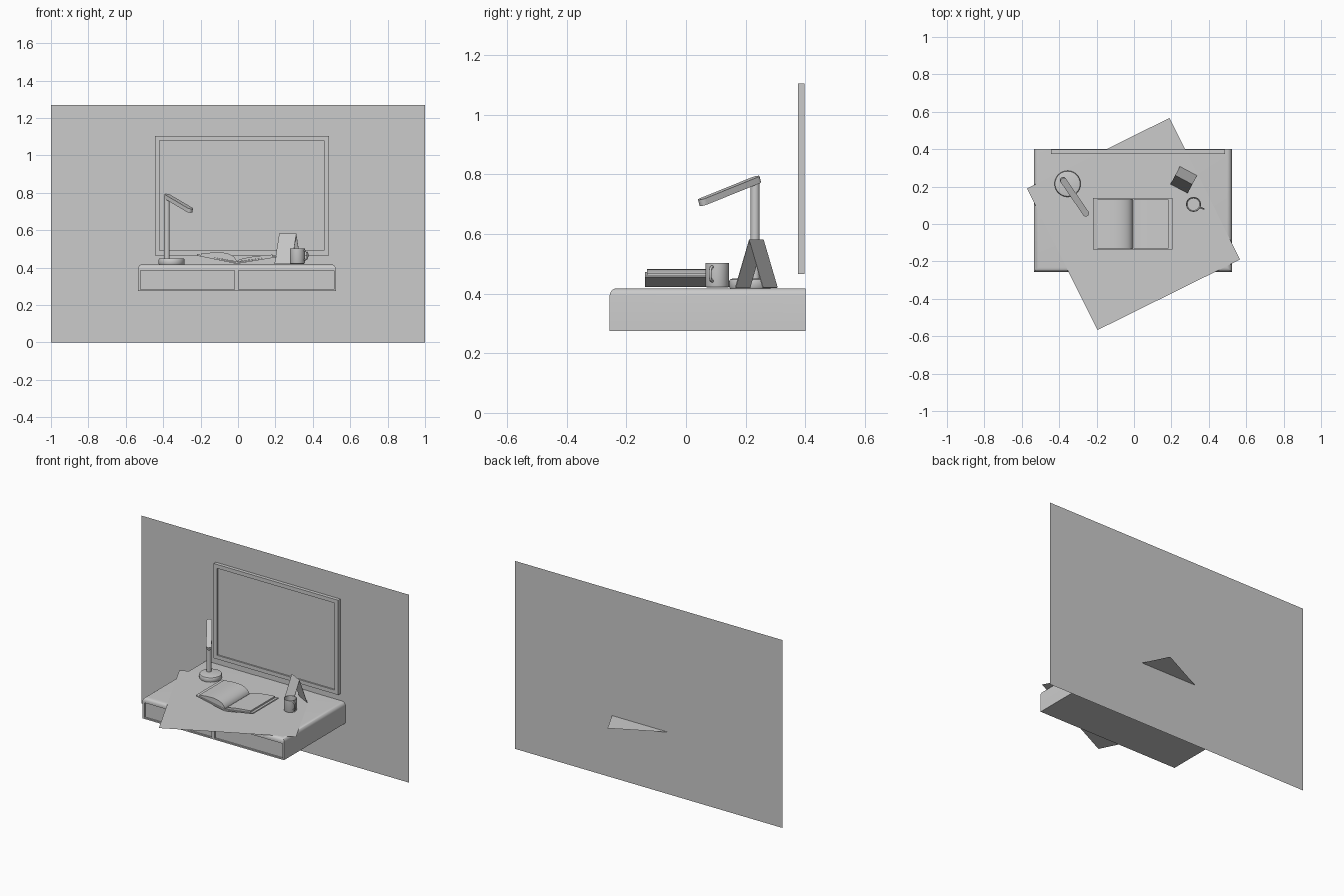
import bpy, bmesh, math
from mathutils import Matrix, Vector

if "Cube" in bpy.data.objects:
    bpy.data.objects.remove(bpy.data.objects["Cube"])

TOP = 0.418  # desk top height


def finish(name, bm, smooth=False):
    bmesh.ops.recalc_face_normals(bm, faces=bm.faces)
    me = bpy.data.meshes.new(name)
    bm.to_mesh(me)
    bm.free()
    ob = bpy.data.objects.new(name, me)
    bpy.context.collection.objects.link(ob)
    if smooth:
        shade(ob)
    return ob


def shade(ob):
    bpy.ops.object.select_all(action='DESELECT')
    ob.select_set(True)
    bpy.context.view_layer.objects.active = ob
    bpy.ops.object.shade_smooth_by_angle(angle=math.radians(35))


def add_box(bm, lo, hi):
    lo, hi = Vector(lo), Vector(hi)
    m = Matrix.Translation((lo + hi) / 2) @ Matrix.Diagonal((*(hi - lo), 1))
    bmesh.ops.create_cube(bm, size=1, matrix=m)


def prism(name, pts, depth, smooth=False):
    """Closed outline of 3D points, extruded along depth."""
    bm = bmesh.new()
    f = bm.faces.new([bm.verts.new(p) for p in pts])
    r = bmesh.ops.extrude_face_region(bm, geom=[f], use_keep_orig=True)
    bmesh.ops.translate(bm, vec=depth, verts=[v for v in r['geom'] if isinstance(v, bmesh.types.BMVert)])
    return finish(name, bm, smooth)


def lathe(name, profile, centre, n=32):
    bm = bmesh.new()
    vs = [bm.verts.new((r, 0, z)) for r, z in profile]
    es = [bm.edges.new(p) for p in zip(vs, vs[1:])]
    bmesh.ops.spin(bm, geom=vs + es, axis=(0, 0, 1), cent=(0, 0, 0), steps=n, angle=2 * math.pi)
    bmesh.ops.remove_doubles(bm, verts=bm.verts, dist=1e-5)
    bmesh.ops.translate(bm, vec=centre, verts=bm.verts)
    return finish(name, bm, True)


def sheet(name, pts):
    bm = bmesh.new()
    bm.faces.new([bm.verts.new(p) for p in pts])
    return finish(name, bm)


def recess(name, bm, face, margin, depth):
    """Sunken panel inside a face that looks towards -y."""
    bmesh.ops.inset_region(bm, faces=[face], thickness=margin)
    r = bmesh.ops.extrude_face_region(bm, geom=[face])
    bmesh.ops.translate(bm, vec=(0, depth, 0), verts=[v for v in r['geom'] if isinstance(v, bmesh.types.BMVert)])
    bmesh.ops.delete(bm, geom=[face], context='FACES_ONLY')


# back wall and floor-mat-like desk sheet
sheet("wall", [(-1, 0.4, 0), (1, 0.4, 0), (1, 0.4, 1.27), (-1, 0.4, 1.27)])
sheet("desk_sheet", [(x, y, TOP + 0.001) for x, y in
                     ((-0.195, -0.567), (0.567, -0.19), (0.19, 0.567), (-0.572, 0.19))])

# desk with rounded top edges
bm = bmesh.new()
add_box(bm, (-0.535, -0.256, 0.275), (0.523, 0.4, TOP))
rim = [e for e in bm.edges if all(v.co.z > 0.4 for v in e.verts) and not all(v.co.y > 0.3 for v in e.verts)]
bmesh.ops.bevel(bm, geom=rim, offset=0.025, segments=6, profile=0.5, affect='EDGES')
desk = finish("desk", bm)

# drawer recesses cut in the desk front
bm = bmesh.new()
for x0, x1 in ((-0.521, -0.018), (0.004, 0.512)):
    add_box(bm, (x0, -0.3, 0.284), (x1, -0.246, 0.384))
cutter = finish("drawer_cutter", bm)
cutter.hide_render = True
cutter.hide_viewport = False
mod = desk.modifiers.new("drawers", 'BOOLEAN')
mod.operation, mod.object, mod.solver = 'DIFFERENCE', cutter, 'EXACT'
bpy.context.view_layer.objects.active = desk
bpy.ops.object.modifier_apply(modifier="drawers")
bpy.data.objects.remove(cutter)
shade(desk)

# framed panel on the wall
bm = bmesh.new()
add_box(bm, (-0.445, 0.375, 0.465), (0.487, 0.398, 1.105))
bm.faces.ensure_lookup_table()
bm.normal_update()
recess("panel", bm, min(bm.faces, key=lambda f: f.calc_center_median().y), 0.037, 0.01)
finish("wall_frame", bm)

# lamp: base, pole, slanted stadium-shaped arm
lathe("lamp_base", [(0, TOP), (0.068, TOP), (0.07, TOP + 0.004), (0.07, TOP + 0.024),
                    (0.067, TOP + 0.03), (0.06, TOP + 0.032), (0, TOP + 0.032)], (-0.355, 0.215, 0), 40)
lathe("lamp_pole", [(0, TOP + 0.03), (0.015, TOP + 0.03), (0.015, 0.775), (0, 0.775)], (-0.38, 0.232, 0), 24)
a, b, r = Vector((-0.387, 0.246, 0.785)), Vector((-0.25, 0.046, 0.704)), 0.017
d = (b - a).normalized()
side = d.cross(Vector((0, 0, 1))).normalized()
up = side.cross(d)
outline = []
for c, s in ((b - d * r, 1), (a + d * r, -1)):
    for i in range(13):
        t = math.pi * (i / 12 - 0.5)
        outline.append(c + s * r * (math.cos(t) * d + math.sin(t) * side) - up * 0.011)
prism("lamp_arm", outline, up * 0.022, True)

# open book: V-shaped cover and curved page block
cover = [(-0.22, 0.464), (-0.02, 0.423), (0.01, 0.423), (0.207, 0.456),
         (0.205, 0.463), (0.01, 0.431), (-0.02, 0.431), (-0.218, 0.472)]
prism("book_cover", [(x, -0.137, z) for x, z in cover], (0, 0.277, 0))


def pages(name, x0, x1, z_spine, z_edge, z_cover, bulge):
    n = 16
    top = [(x0 + (x1 - x0) * t, z_spine + (z_edge - z_spine) * t + bulge * math.sin(math.pi * t ** 0.6))
           for t in (i / n for i in range(n + 1))]
    pts = top + [(x1, z_cover), (x0, 0.431)]
    return prism(name, [(x, -0.13, z) for x, z in pts], (0, 0.262, 0), True)


pages("left_pages", -0.006, -0.198, 0.435, 0.475, 0.467, 0.031)
pages("right_pages", -0.006, 0.185, 0.435, 0.47, 0.459, 0.009)

# folded tent calendar
w, h, dpt = 0.052, 0.58 - TOP - 0.002, 0.052
bm = bmesh.new()
rows = [[bm.verts.new((x, y, z)) for y, z in ((-dpt, 0), (0, h), (dpt, 0))] for x in (-w, w)]
for i in range(2):
    bm.faces.new((rows[0][i], rows[1][i], rows[1][i + 1], rows[0][i + 1]))
bmesh.ops.transform(bm, verts=bm.verts,
                    matrix=Matrix.Translation((0.266, 0.236, TOP + 0.002)) @ Matrix.Rotation(math.radians(-28), 4, 'Z'))
tent = finish("tent_calendar", bm)
mod = tent.modifiers.new("thickness", 'SOLIDIFY')
mod.thickness, mod.offset = 0.003, 0

# mug with handle
mc = Vector((0.318, 0.105, 0))
lathe("mug", [(0, 0.42), (0.034, 0.42), (0.038, 0.422), (0.04, 0.427), (0.04, 0.502), (0.039, 0.503), (0.037, 0.503),
              (0.036, 0.502), (0.036, 0.43), (0.033, 0.426), (0, 0.426)], mc, 32)
cu = bpy.data.curves.new("mug_handle", 'CURVE')
cu.dimensions, cu.bevel_depth, cu.bevel_resolution = '3D', 0.0045, 3
sp = cu.splines.new('POLY')
N = 16
sp.points.add(N)
ang = math.radians(-24)
for i, p in enumerate(sp.points):
    t = math.pi * (i / N - 0.5)
    q = 0.037 + 0.022 * math.cos(t) ** 0.6 if abs(t) < 1.57 else 0.037
    p.co = (mc.x + q * math.cos(ang), mc.y + q * math.sin(ang), 0.466 + 0.024 * math.sin(t), 1)
bpy.context.collection.objects.link(bpy.data.objects.new("mug_handle", cu))
